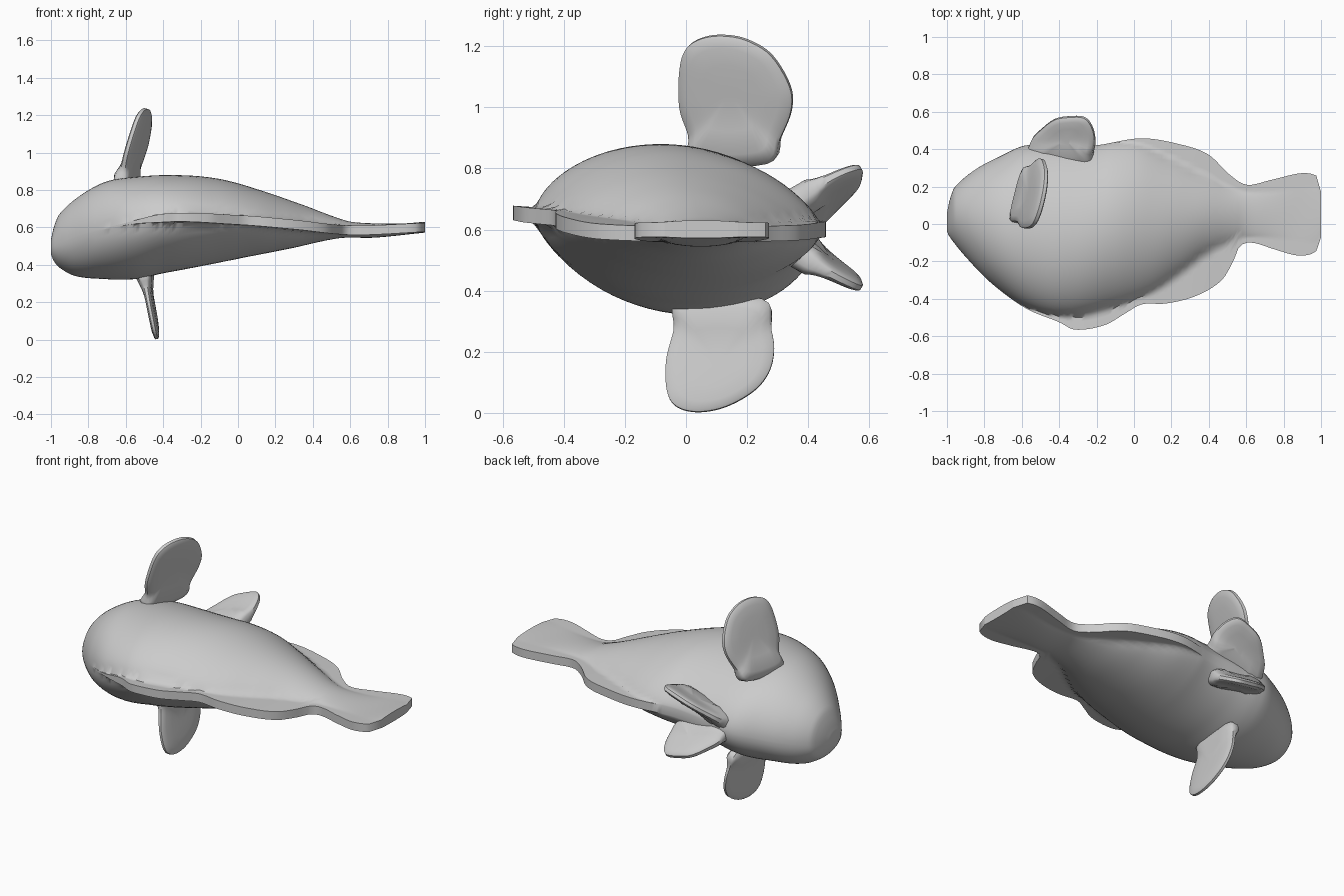
import bpy, bmesh, math
from mathutils import Vector

cube = bpy.data.objects.get("Cube")
if cube:
    bpy.data.objects.remove(cube)

grey = bpy.data.materials.new("plain grey")
grey.use_nodes = True
grey.diffuse_color = (0.6, 0.6, 0.6, 1)
grey.node_tree.nodes["Principled BSDF"].inputs["Base Color"].default_value = (0.6, 0.6, 0.6, 1)


def curve(pts):
    """Smooth function through a few (x, value) points."""
    def slope(i):
        a, b = pts[max(i - 1, 0)], pts[min(i + 1, len(pts) - 1)]
        return (b[1] - a[1]) / (b[0] - a[0])

    def f(x):
        i = 0
        while i < len(pts) - 2 and x > pts[i + 1][0]:
            i += 1
        (x0, y0), (x1, y1) = pts[i], pts[i + 1]
        d = x1 - x0
        t = min(max((x - x0) / d, 0), 1)
        return (y0 * (1 + 2 * t) * (1 - t) ** 2 + slope(i) * d * t * (1 - t) ** 2
                + y1 * t * t * (3 - 2 * t) + slope(i + 1) * d * t * t * (t - 1))
    return f


def finish(name, bm):
    bmesh.ops.recalc_face_normals(bm, faces=bm.faces)
    mesh = bpy.data.meshes.new(name)
    bm.to_mesh(mesh)
    bm.free()
    mesh.materials.append(grey)
    ob = bpy.data.objects.new(name, mesh)
    bpy.context.collection.objects.link(ob)
    bpy.ops.object.select_all(action='DESELECT')
    ob.select_set(True)
    bpy.context.view_layer.objects.active = ob
    bpy.ops.object.shade_smooth_by_angle(angle=math.radians(42))


def bridge(bm, a, b):
    for i in range(len(a)):
        j = (i + 1) % len(a)
        bm.faces.new((a[i], a[j], b[j], b[i]))


# Outline including the thin edge fins and tail
low = curve([(-1, -.04), (-.985, -.07), (-.905, -.17), (-.77, -.31), (-.58, -.45), (-.4, -.525),
             (-.315, -.565), (-.155, -.54), (-.05, -.48), (.04, -.43), (.17, -.425), (.33, -.385),
             (.47, -.3), (.53, -.2), (.565, -.12), (.63, -.1), (.75, -.135), (.87, -.168),
             (.95, -.16), (.985, -.13), (1, -.07)])
high = curve([(-1, .06), (-.985, .13), (-.96, .195), (-.85, .29), (-.72, .36), (-.58, .42), (-.4, .42),
              (-.21, .42), (.04, .458), (.25, .425), (.4, .37), (.51, .265), (.6, .21),
              (.73, .235), (.88, .27), (.95, .268), (.985, .245), (1, .17)])
# Limits of the thick flesh inside that outline
flesh_low = curve([(-1, -.04), (-.985, -.07), (-.905, -.17), (-.77, -.31), (-.58, -.44), (-.35, -.49),
                   (-.1, -.44), (.1, -.36), (.25, -.26), (.4, -.15), (.6, -.07), (1, -.1)])
flesh_high = curve([(-1, .06), (-.985, .13), (-.96, .195), (-.85, .29), (-.72, .36), (-.58, .42), (-.3, .42),
                    (0, .43), (.2, .35), (.4, .25), (.6, .17), (1, .2)])
# Side profile, edge heights and edge thickness
top = curve([(-1, .535), (-.985, .6), (-.955, .67), (-.85, .765), (-.715, .84), (-.58, .866), (-.31, .88),
             (-.1, .86), (.115, .8), (.33, .727), (.57, .638), (.65, .625), (.86, .62), (1, .63)])
bottom = curve([(-1, .455), (-.985, .42), (-.955, .385), (-.875, .342), (-.74, .326), (-.555, .325),
                (-.39, .36), (-.2, .396), (0, .433), (.275, .487), (.54, .542), (.73, .545), (1, .572)])
edge_low = curve([(-1, .5), (-.8, .57), (-.4, .65), (0, .64), (.3, .615), (.6, .585), (1, .6)])
edge_high = curve([(-1, .5), (-.6, .56), (0, .6), (.6, .585), (1, .6)])
rim = curve([(-1, .003), (-.6, .006), (-.4, .022), (.6, .025), (1, .024)])
fullness = curve([(-1, .5), (-.7, .53), (-.3, .68), (.2, .8), (1, .8)])

# Body lofted along x; every section is a lens merging into a thin edge
bm = bmesh.new()
STEPS, HALF = 110, 36
rings = []
for i in range(STEPS + 1):
    x = -1 + 2 * (i / STEPS) ** 1.4
    y0, y1 = low(x), high(x)
    f0, f1 = max(flesh_low(x), y0), min(flesh_high(x), y1)
    r = rim(x)
    mid = (edge_low(x) + edge_high(x)) / 2
    up, down = [], []
    for k in range(HALF + 1):
        y = (y0 + y1) / 2 - (y1 - y0) / 2 * math.cos(math.pi * k / HALF)
        s = (2 * y - f0 - f1) / (f1 - f0)
        lens = max(0, 1 - s * s) ** fullness(x)
        u = (y - y0) / (y1 - y0)
        e = edge_low(x) * (1 - u) + edge_high(x) * u
        up.append(bm.verts.new((x, y, e + r + max(0, top(x) - mid - r) * lens)))
        down.append(bm.verts.new((x, y, e - r - max(0, mid - bottom(x) - r) * lens)))
    rings.append(up + down[::-1])
for a, b in zip(rings, rings[1:]):
    bridge(bm, a, b)
bm.faces.new(rings[0])
bm.faces.new(rings[-1])
finish("body", bm)


def fin(name, outline, place, normal, thick, root):
    """Pillow-shaped blade; root(p) is the distance from the body, where it flares."""
    n, sub = len(outline), 5
    pts = []
    for i in range(n):
        p = [Vector(outline[(i + k) % n]) for k in (-1, 0, 1, 2)]
        for j in range(sub):
            t = j / sub
            pts.append(p[1] + .5 * t * (p[2] - p[0]
                       + t * (2 * p[0] - 5 * p[1] + 4 * p[2] - p[3]
                              + t * (3 * p[1] - p[0] - 3 * p[2] + p[3]))))
    c = sum(pts, Vector((0, 0))) / len(pts)
    nrm = Vector(normal).normalized()
    bm = bmesh.new()
    loops = []
    levels = [(.15, 1), (.5, .97), (.8, .85), (.95, .6), (1, .35)]
    for side, lev in ((1, levels), (-1, levels[::-1])):
        for s, h in lev:
            loop = []
            for p in pts:
                q = c + (p - c) * s
                half = thick * h + .03 * h * math.exp(-max(root(q), 0) / .035)
                loop.append(bm.verts.new(Vector(place(*q)) + nrm * half * side))
            loops.append(loop)
    for a, b in zip(loops, loops[1:]):
        bridge(bm, a, b)
    bm.faces.new(loops[0])
    bm.faces.new(loops[-1])
    finish(name, bm)


# Large paddle fins above and below, outlines in (y, z)
fin("upper_side_fin",
    [(.03, .82), (.01, .91), (-.02, 1.0), (-.02, 1.12), (0, 1.19), (.05, 1.225), (.12, 1.235),
     (.2, 1.22), (.28, 1.17), (.34, 1.07), (.345, .99), (.31, .9), (.27, .82)],
    lambda y, z: (-.6 + .3 * (z - .87) + .25 * (y - .12), y, z),
    (1, -.25, -.3), .026, lambda q: q.y - .87)
fin("lower_side_fin",
    [(-.02, .37), (-.04, .27), (-.065, .17), (-.062, .07), (-.03, .02), (.04, .003), (.13, .02),
     (.22, .07), (.27, .13), (.288, .2), (.28, .27), (.25, .37)],
    lambda y, z: (-.43 - .2 * z + .05 * (y - .1), y, z),
    (1, -.05, .2), .02, lambda q: .33 - q.y)

# Pair of small belly fins, outline in (x, y)
belly = [(-.56, .3), (-.55, .44), (-.49, .51), (-.42, .56), (-.34, .573), (-.27, .57),
         (-.23, .53), (-.21, .46), (-.22, .38), (-.26, .3)]
fin("upper_belly_fin", belly,
    lambda x, y: (x, y, .66 + .55 * (y - .38) + .35 * (x + .38)),
    (-.35, -.55, 1), .024, lambda q: q.y - .41)
fin("lower_belly_fin", belly,
    lambda x, y: (x, y, .53 - .55 * (y - .38) - .15 * (x + .38)),
    (.15, .55, 1), .024, lambda q: q.y - .41)
